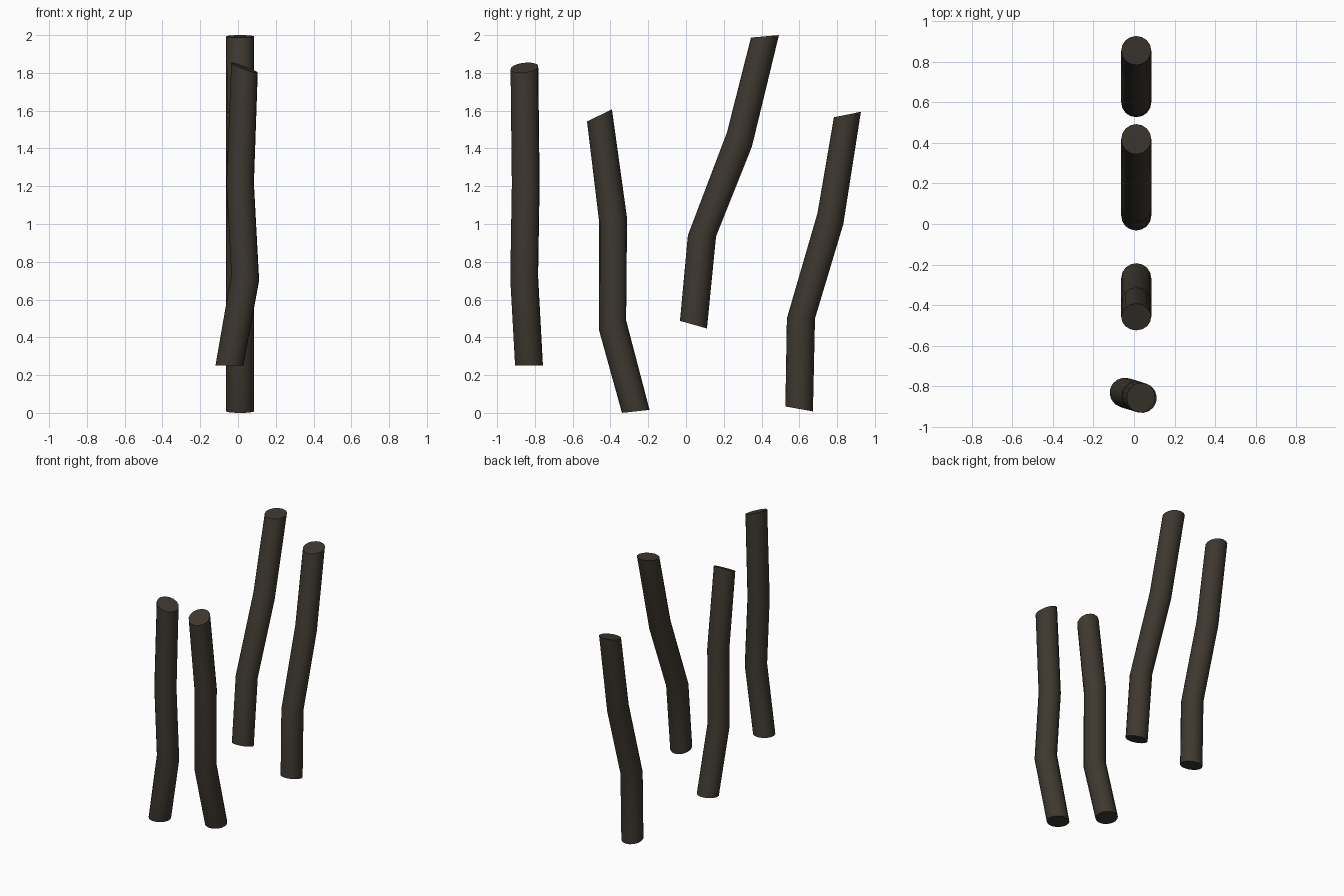
import bpy, bmesh, math
from mathutils import Vector

if "Cube" in bpy.data.objects:
    bpy.data.objects.remove(bpy.data.objects["Cube"])

SIDES, RADIUS = 16, 0.074

bark = bpy.data.materials.new("dark brown bark")
bark.diffuse_color = (0.048, 0.039, 0.029, 1)
bark.use_nodes = True
bark.node_tree.nodes["Principled BSDF"].inputs["Base Color"].default_value = bark.diffuse_color


def stick(name, origin, angle, rings):
    """Bent capped log. Each ring is (u left, z left, u right, z right) in its
    bending plane, which stands on origin and is turned by angle from +x."""
    u = Vector((math.cos(angle), math.sin(angle), 0))
    side = Vector((-u.y, u.x, 0))
    bm = bmesh.new()
    loops = []
    for u0, z0, u1, z1 in rings:
        a = Vector(origin) + u * u0 + Vector((0, 0, z0))
        b = Vector(origin) + u * u1 + Vector((0, 0, z1))
        mid, half = (a + b) / 2, (b - a) / 2
        loops.append([bm.verts.new(mid + half * math.cos(t) + side * RADIUS * math.sin(t))
                      for t in (2 * math.pi * i / SIDES for i in range(SIDES))])
    for low, high in zip(loops, loops[1:]):
        for i in range(SIDES):
            j = (i + 1) % SIDES
            bm.faces.new((low[i], low[j], high[j], high[i]))
    bm.faces.new(loops[0][::-1])
    bm.faces.new(loops[-1])
    bmesh.ops.recalc_face_normals(bm, faces=bm.faces)
    mesh = bpy.data.meshes.new(name)
    bm.to_mesh(mesh)
    bm.free()
    mesh.materials.append(bark)
    obj = bpy.data.objects.new(name, mesh)
    bpy.context.collection.objects.link(obj)
    bpy.ops.object.select_all(action='DESELECT')
    obj.select_set(True)
    bpy.context.view_layer.objects.active = obj
    bpy.ops.object.shade_smooth_by_angle(angle=math.radians(40))


# Front stick, bending sideways
stick("front_stick", (0, -0.845, 0), math.radians(-17), [
    (-0.122, 0.25, 0.027, 0.25), (-0.034, 0.735, 0.114, 0.70),
    (-0.061, 1.21, 0.085, 1.215), (-0.034, 1.855, 0.106, 1.80)])

# Three sticks bending front to back
back = math.radians(90)
base = (0.011, 0, 0)
stick("left_leaning_stick", base, back, [
    (-0.339, 0.0, -0.193, 0.016), (-0.460, 0.437, -0.317, 0.49),
    (-0.460, 1.013, -0.312, 1.03), (-0.524, 1.543, -0.392, 1.607)])
stick("tall_stick", base, back, [
    (-0.032, 0.487, 0.111, 0.447), (0.010, 0.94, 0.159, 0.934),
    (0.217, 1.485, 0.349, 1.41), (0.344, 1.987, 0.492, 2.0)])
stick("back_stick", base, back, [
    (0.526, 0.034, 0.672, 0.008), (0.534, 0.50, 0.683, 0.50),
    (0.696, 1.057, 0.833, 1.0), (0.783, 1.565, 0.926, 1.594)])
